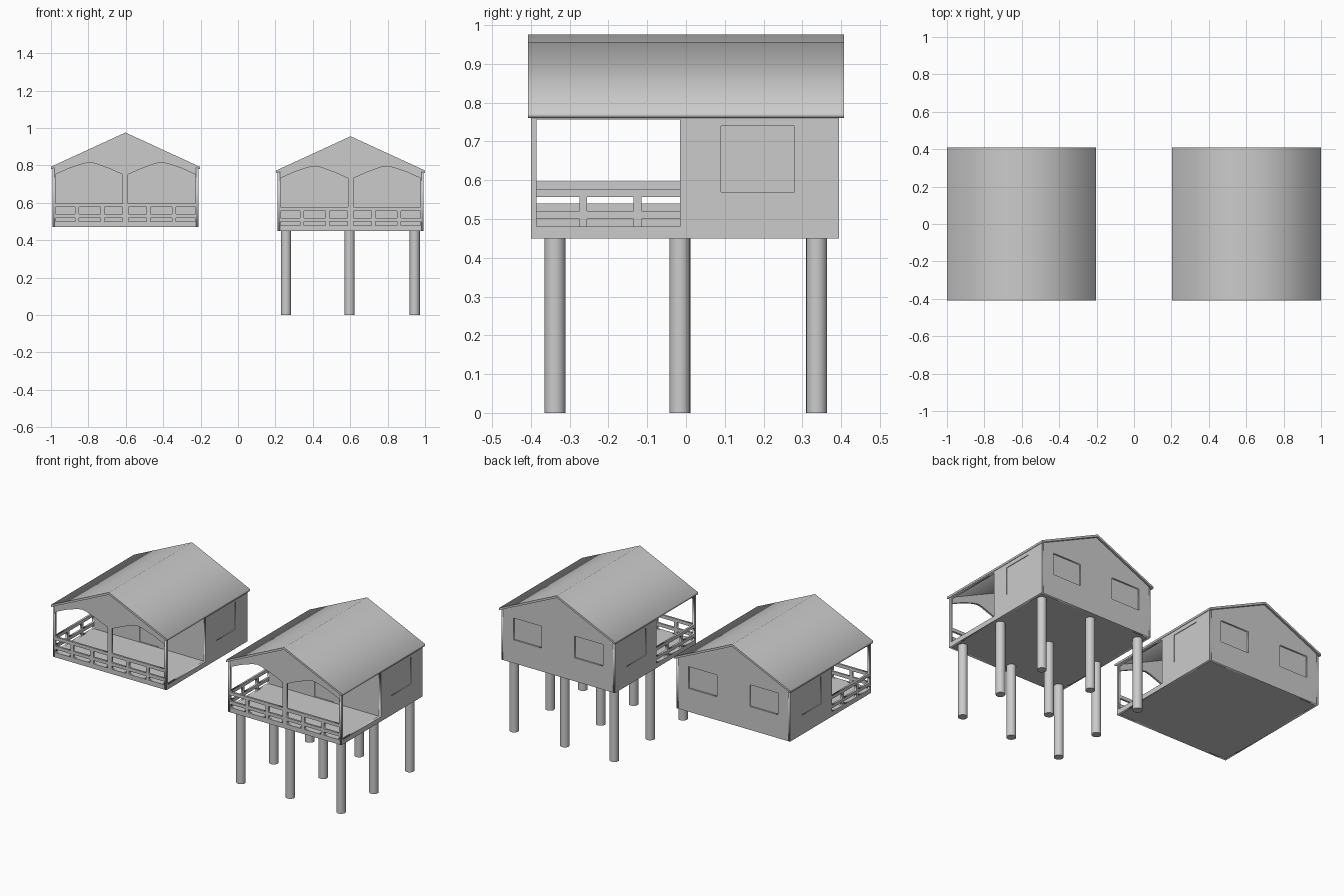
import bpy, math
from mathutils import Matrix

if "Cube" in bpy.data.objects:
    bpy.data.objects.remove(bpy.data.objects["Cube"])

T = 0.012                      # wall thickness
HW = 0.39                      # half width of the cabin
FRONT, BACK, PORCH = -0.40, 0.395, -0.015


def rect(a0, a1, z0, z1):
    return [(a0, z0), (a1, z0), (a1, z1), (a0, z1)]


def panel(name, outer, holes, at, depth=T, side=False):
    """Upright sheet with holes: profile is (x or y, z), extruded to a thickness."""
    cu = bpy.data.curves.new(name, 'CURVE')
    cu.dimensions = '2D'
    cu.fill_mode = 'BOTH'
    cu.extrude = depth / 2
    for loop in [outer] + holes:
        sp = cu.splines.new('POLY')
        sp.points.add(len(loop) - 1)
        for p, (a, z) in zip(sp.points, loop):
            p.co = (a, z, 0, 1)
        sp.use_cyclic_u = True
    tmp = bpy.data.objects.new(name + "_curve", cu)
    bpy.context.collection.objects.link(tmp)
    dg = bpy.context.evaluated_depsgraph_get()
    me = bpy.data.meshes.new_from_object(tmp.evaluated_get(dg))
    bpy.data.objects.remove(tmp)
    m = Matrix.Rotation(math.pi / 2, 4, 'X')
    if side:
        m = Matrix.Rotation(math.pi / 2, 4, 'Z') @ m
    me.transform(Matrix.Translation(at) @ m)
    me.name = name
    ob = bpy.data.objects.new(name, me)
    bpy.context.collection.objects.link(ob)
    return ob


def box(name, lo, hi):
    c = [(a + b) / 2 for a, b in zip(lo, hi)]
    bpy.ops.mesh.primitive_cube_add(size=1, location=c)
    ob = bpy.context.object
    ob.name = name
    ob.scale = [b - a for a, b in zip(lo, hi)]


def roof_z(x):                 # underside of the roof
    return 0.942 - 0.457 * abs(x)


def gable(w, z0):
    return [(-w, z0), (w, z0), (w, roof_z(w)), (0, roof_z(0)), (-w, roof_z(w))]


def mirrored(loop):
    return [(-a, z) for a, z in loop]


def rail_gaps(spans):
    return [rect(a, b, z0, z1) for a, b in spans
            for z0, z1 in ((0.48, 0.50), (0.52, 0.557))]


def house(tag, cx, dz):
    def n(s):
        return tag + "_" + s
    iw = HW - T
    # floor slab
    box(n("floor"), (cx - iw, FRONT + T, 0.45 + dz), (cx + iw, BACK - T, 0.48 + dz))
    # front gable with two arches above a railing
    arch = [(0.015, 0.577), (0.374, 0.577), (0.374, 0.732), (0.30, 0.765),
            (0.225, 0.790), (0.19, 0.796), (0.16, 0.790), (0.09, 0.765), (0.015, 0.732)]
    half = [arch] + rail_gaps([(0.016, 0.112), (0.134, 0.249), (0.270, 0.374)])
    panel(n("front_gable"), gable(iw, 0.45), half + [mirrored(h) for h in half],
          (cx, FRONT + T / 2, dz))
    # cabin front wall with recessed door
    door = rect(-0.065, 0.065, 0.482, 0.76)
    panel(n("porch_wall"), gable(iw, 0.48), [door], (cx, PORCH + T / 2, dz))
    panel(n("door"), door, [], (cx, PORCH + T / 2 + 0.003, dz), T - 0.006)
    # back gable with two recessed windows
    win = rect(0.113, 0.308, 0.595, 0.73)
    panel(n("back_gable"), gable(iw, 0.45), [win, mirrored(win)], (cx, BACK - T / 2, dz))
    for w, s in ((win, "right"), (mirrored(win), "left")):
        panel(n("back_window_" + s), w, [], (cx, BACK - T + 0.001, dz), 0.003)
    # side walls: open porch on the right, railed porch on the left
    outer = rect(FRONT, BACK, 0.45, roof_z(HW))
    swin = rect(0.09, 0.28, 0.57, 0.74)
    rails = rail_gaps([(-0.385, -0.275), (-0.255, -0.135), (-0.115, PORCH)])
    for s, name, holes in ((1, "right", [rect(-0.385, PORCH, 0.48, 0.757)]),
                           (-1, "left", [rect(-0.385, PORCH, 0.577, 0.757)] + rails)):
        panel(n(name + "_wall"), outer, holes + [swin],
              (cx + s * (HW - T / 2), 0, dz), side=True)
        panel(n(name + "_window"), swin, [],
              (cx + s * (HW - T / 2 - 0.002), 0, dz), T - 0.004, side=True)
    # pitched roof
    e = 0.398
    panel(n("roof"), [(-e, 0.760), (0, 0.942), (e, 0.760), (e, 0.773), (0, 0.956), (-e, 0.773)],
          [], (cx, 0, dz), 0.816)


house("low", -0.602, 0.02)
house("raised", 0.602, 0.0)

# nine round stilts under the raised house
for x in (0.257, 0.597, 0.945):
    for y in (-0.338, -0.016, 0.337):
        bpy.ops.mesh.primitive_cylinder_add(vertices=24, radius=0.027, depth=0.45,
                                            location=(x, y, 0.225))
        bpy.context.object.name = "stilt"
        bpy.ops.object.shade_smooth_by_angle()
